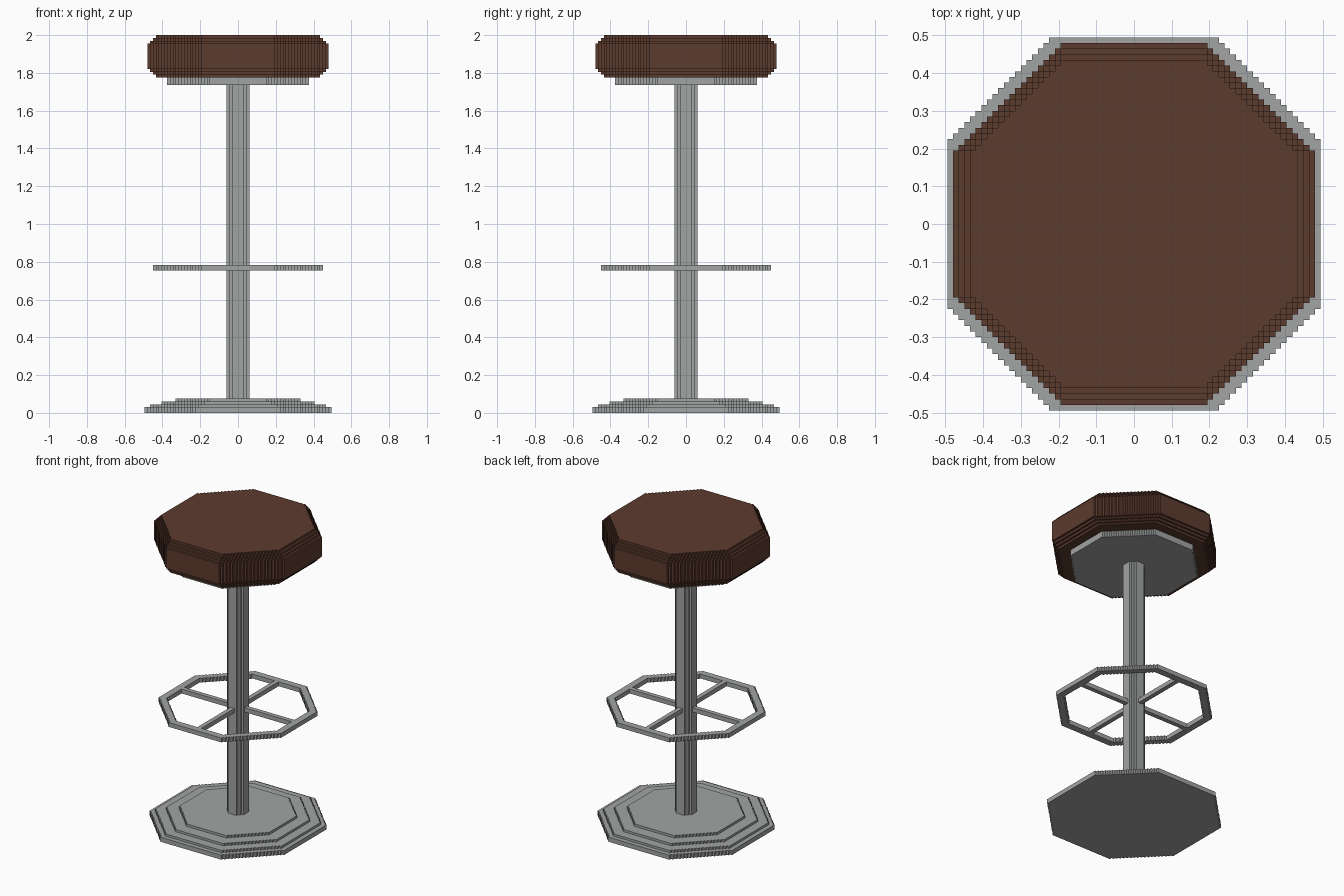
import bpy, bmesh

if "Cube" in bpy.data.objects:
    bpy.data.objects.remove(bpy.data.objects["Cube"])

V = 0.015  # size of one block step


def material(name, rgb):
    m = bpy.data.materials.new(name)
    m.diffuse_color = (*rgb, 1)
    m.use_nodes = True
    m.node_tree.nodes["Principled BSDF"].inputs["Base Color"].default_value = m.diffuse_color
    return m


BROWN = material("brown leather", (0.107, 0.043, 0.027))
GREY = material("grey metal", (0.36, 0.37, 0.37))


def octagon(r, flat):
    """Octagon outline in block steps, with stair-stepped diagonals."""
    quarter = [(r, flat)]
    for i in range(r - flat):
        quarter += [(r - i - 1, flat + i), (r - i - 1, flat + i + 1)]
    pts = []
    for _ in range(4):
        pts += quarter
        quarter = [(-y, x) for x, y in quarter]
    return [(x * V, y * V) for x, y in pts]


def add_layer(bm, z0, z1, *outlines):
    """Fill one outline (or outline plus hole) and extrude it upward."""
    edges = []
    for pts in outlines:
        vs = [bm.verts.new((x, y, z0)) for x, y in pts]
        edges += [bm.edges.new((vs[i - 1], vs[i])) for i in range(len(vs))]
    if len(outlines) == 1:
        faces = [bm.faces.new(vs)]
    else:
        res = bmesh.ops.triangle_fill(bm, edges=edges, use_beauty=True,
                                      normal=(0, 0, 1))
        faces = [g for g in res["geom"] if isinstance(g, bmesh.types.BMFace)]
    ext = bmesh.ops.extrude_face_region(bm, geom=faces, use_keep_orig=True)
    for g in ext["geom"]:
        if isinstance(g, bmesh.types.BMVert):
            g.co.z = z1


def make(name, mat, layers):
    bm = bmesh.new()
    for layer in layers:
        add_layer(bm, *layer)
    bmesh.ops.recalc_face_normals(bm, faces=bm.faces)
    me = bpy.data.meshes.new(name)
    bm.to_mesh(me)
    bm.free()
    me.materials.append(mat)
    ob = bpy.data.objects.new(name, me)
    bpy.context.collection.objects.link(ob)
    return ob


# Stepped floor base
make("base", GREY, [
    (0.0, 0.03, octagon(33, 15)),
    (0.03, 0.045, octagon(31, 14)),
    (0.045, 0.06, octagon(27, 12)),
    (0.06, 0.076, octagon(22, 10)),
])

# Central pole
make("pole", GREY, [(0.076, 1.74, octagon(4, 2))])

# Footrest ring
F0, F1 = 0.755, 0.784
make("footrest_ring", GREY, [(F0, F1, octagon(30, 13), octagon(27, 12))])

# Four footrest spokes
a, b, w = 4 * V, 27 * V, V
spoke = [(a, -w), (b, -w), (b, w), (a, w)]
spokes = []
for _ in range(4):
    spokes.append((F0, F1, spoke))
    spoke = [(-y, x) for x, y in spoke]
make("footrest_spokes", GREY, spokes)

# Plate under the seat
make("seat_plate", GREY, [(1.736, 1.776, octagon(25, 10))])

# Cushion with stepped rounded rims
B, T = 1.776, 2.0
rims = []
for i, r in enumerate((29, 30, 31)):
    rims.append((B + i * V, B + (i + 1) * V, octagon(r, 13)))
    rims.append((T - (i + 1) * V, T - i * V, octagon(r, 13)))
rims.append((B + 3 * V, T - 3 * V, octagon(32, 13)))
make("seat_cushion", BROWN, rims)
